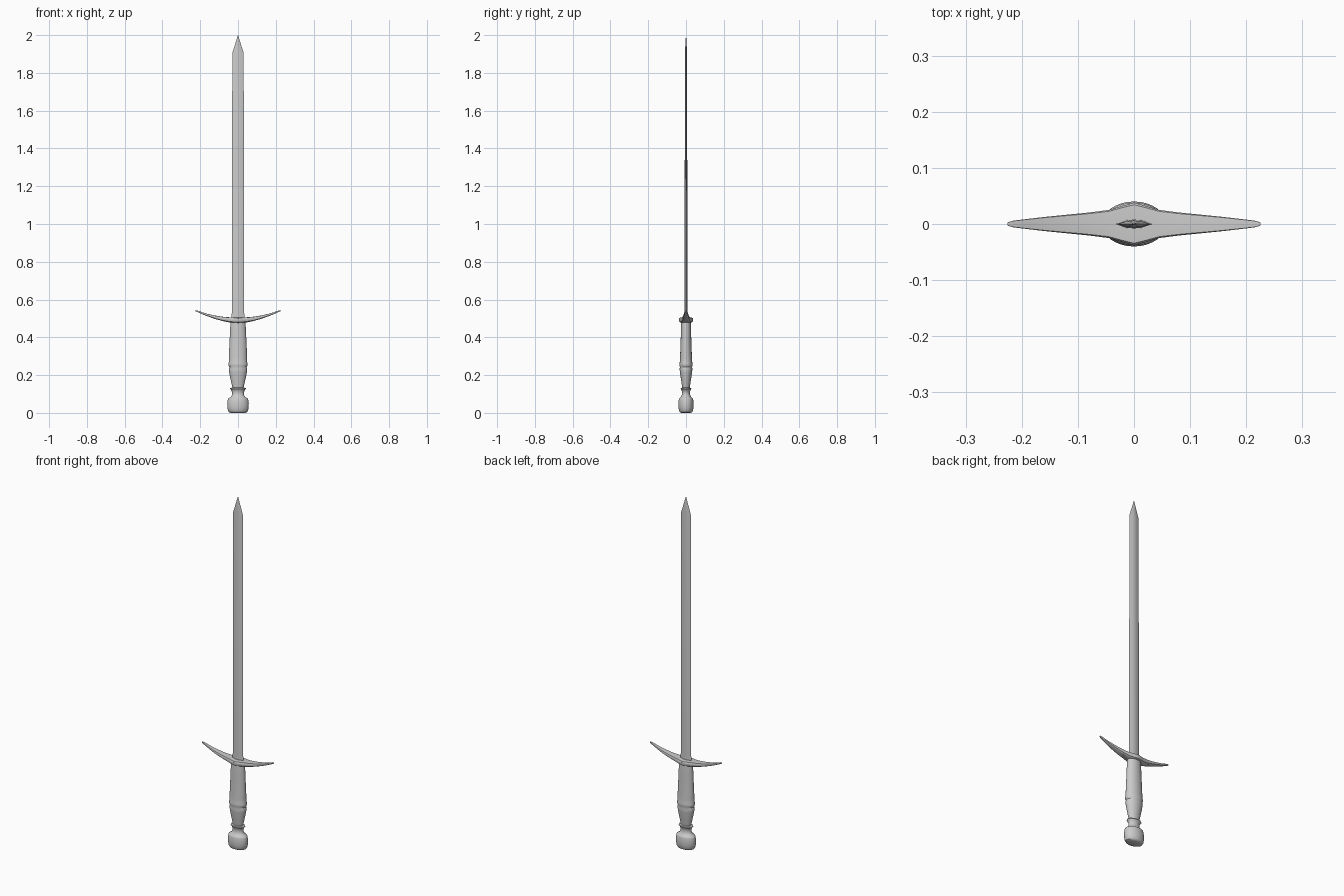
import bpy, bmesh, math


def loft(name, rings, angle=35):
    """Skin a list of equal-length closed rings and cap both ends."""
    bm = bmesh.new()
    loops = [[bm.verts.new(p) for p in ring] for ring in rings]
    n = len(loops[0])
    for a, b in zip(loops, loops[1:]):
        for i in range(n):
            j = (i + 1) % n
            bm.faces.new((a[i], a[j], b[j], b[i]))
    bm.faces.new(loops[0][::-1])
    bm.faces.new(loops[-1])
    bmesh.ops.remove_doubles(bm, verts=bm.verts, dist=1e-5)
    bmesh.ops.recalc_face_normals(bm, faces=bm.faces)
    mesh = bpy.data.meshes.new(name)
    bm.to_mesh(mesh)
    bm.free()
    obj = bpy.data.objects.new(name, mesh)
    bpy.context.collection.objects.link(obj)
    bpy.ops.object.select_all(action='DESELECT')
    bpy.context.view_layer.objects.active = obj
    obj.select_set(True)
    bpy.ops.object.shade_smooth_by_angle(angle=math.radians(angle))
    return obj


def turned(name, profile, sides=32):
    """Oval turned part from (half width, half depth, height) stations."""
    turn = [2 * math.pi * i / sides for i in range(sides)]
    return loft(name, [[(w * math.cos(t), d * math.sin(t), z) for t in turn]
                       for w, d, z in profile])


# Blade: lens section with sharp edges, narrowing to a point
lens = [(1, 0), (0.4, 0.85), (0, 1), (-0.4, 0.85),
        (-1, 0), (-0.4, -0.85), (0, -1), (0.4, -0.85)]
stations = [(0.034, 0.008, 0.49), (0.033, 0.0075, 0.53),
            (0.030, 0.006, 1.905), (0.0005, 0.0005, 2.0)]
loft("blade", [[(x * w, y * d, z) for x, y in lens] for w, d, z in stations], 25)

# Crossguard: upswept arms; x, half depth, underside, top
half = [(0, 0.038, 0.476, 0.505), (0.022, 0.032, 0.477, 0.505),
        (0.045, 0.025, 0.479, 0.506), (0.08, 0.0205, 0.486, 0.509),
        (0.12, 0.0165, 0.497, 0.515), (0.16, 0.0125, 0.511, 0.524),
        (0.19, 0.009, 0.523, 0.533), (0.215, 0.006, 0.534, 0.542),
        (0.225, 0.003, 0.538, 0.544)]
arms = [(-x, d, a, b) for x, d, a, b in half[:0:-1]] + half
section = [(-0.65, 0), (0.65, 0), (0.92, 0.18), (1, 0.5), (1, 0.8), (0.9, 0.95),
           (0, 1), (-0.9, 0.95), (-1, 0.8), (-1, 0.5), (-0.92, 0.18)]
loft("crossguard", [[(x, y * d, a + t * (b - a)) for y, t in section]
                    for x, d, a, b in arms])

# Grip: swelling oval handle with a raised band
turned("grip", [(0.028, 0.019, 0.125), (0.031, 0.021, 0.14), (0.040, 0.027, 0.18),
                (0.047, 0.032, 0.215), (0.049, 0.034, 0.232), (0.046, 0.032, 0.242),
                (0.050, 0.035, 0.25), (0.051, 0.035, 0.26), (0.048, 0.033, 0.27),
                (0.048, 0.032, 0.29), (0.047, 0.030, 0.33), (0.044, 0.028, 0.39),
                (0.042, 0.027, 0.44), (0.040, 0.026, 0.47), (0.037, 0.025, 0.49)])

# Pommel: collar ring, neck and rounded knob
turned("pommel", [(0.030, 0.020, 0.134), (0.041, 0.027, 0.131), (0.042, 0.028, 0.127),
                  (0.036, 0.024, 0.12), (0.031, 0.021, 0.11), (0.032, 0.022, 0.095),
                  (0.040, 0.028, 0.083), (0.051, 0.036, 0.077), (0.054, 0.038, 0.071),
                  (0.057, 0.040, 0.05), (0.0565, 0.040, 0.03), (0.053, 0.037, 0.012),
                  (0.048, 0.033, 0.004), (0.038, 0.026, 0.0)])
